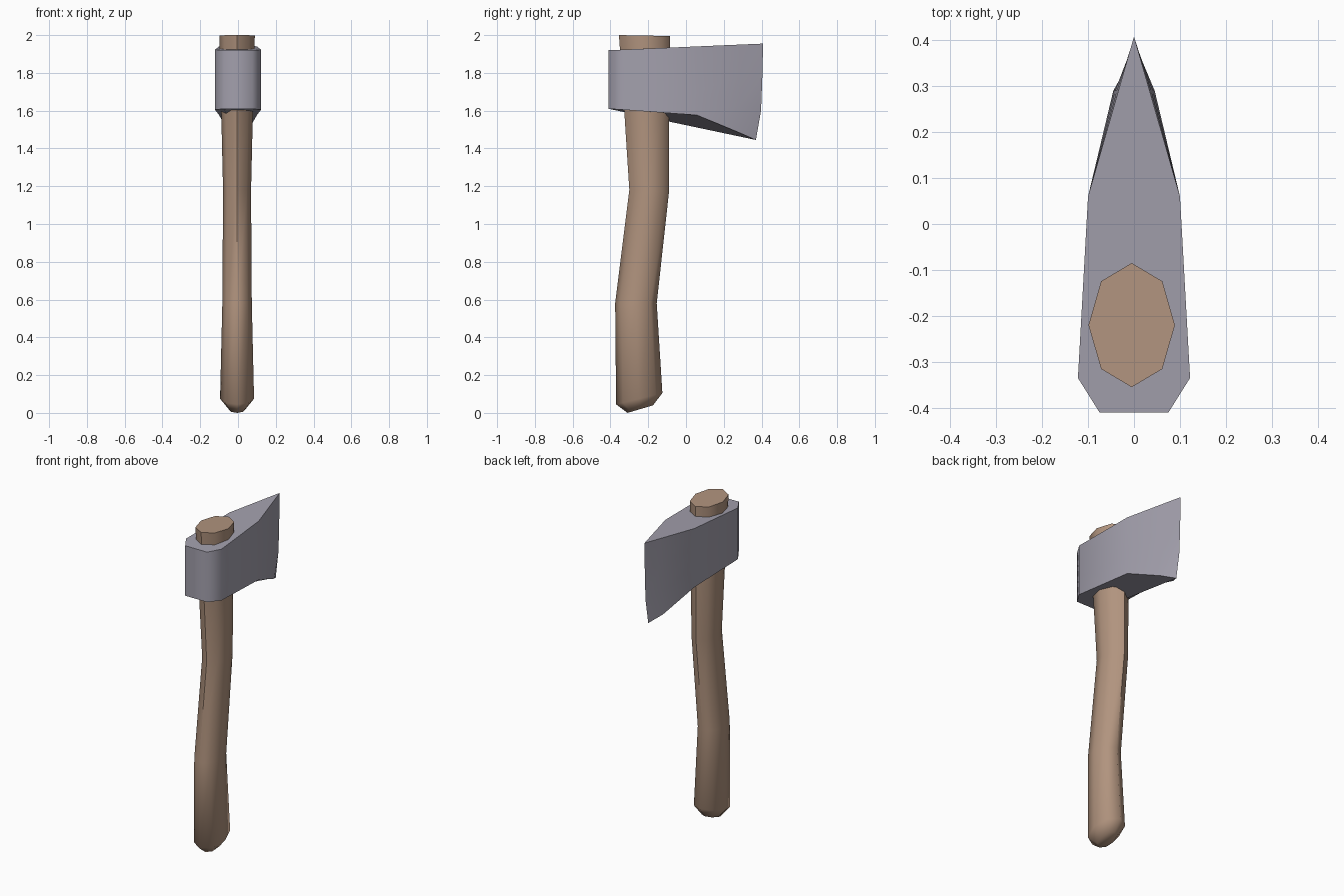
import bpy, bmesh, math

if "Cube" in bpy.data.objects:
    bpy.data.objects.remove(bpy.data.objects["Cube"], do_unlink=True)


def material(name, rgb):
    mat = bpy.data.materials.new(name)
    mat.use_nodes = True
    mat.diffuse_color = (*rgb, 1)
    mat.node_tree.nodes["Principled BSDF"].inputs["Base Color"].default_value = (*rgb, 1)
    return mat


def loft(name, rings, mat, angle):
    """Skin closed rings of equal length, cap both ends and smooth."""
    bm = bmesh.new()
    loops = [[bm.verts.new(p) for p in ring] for ring in rings]
    count = len(loops[0])
    for a, b in zip(loops, loops[1:]):
        for i in range(count):
            j = (i + 1) % count
            bm.faces.new((a[i], a[j], b[j], b[i]))
    bm.faces.new(loops[0])
    bm.faces.new(loops[-1])
    bmesh.ops.remove_doubles(bm, verts=bm.verts, dist=0.0005)
    bmesh.ops.recalc_face_normals(bm, faces=bm.faces)
    mesh = bpy.data.meshes.new(name)
    bm.to_mesh(mesh)
    bm.free()
    mesh.materials.append(mat)
    obj = bpy.data.objects.new(name, mesh)
    bpy.context.collection.objects.link(obj)
    bpy.ops.object.select_all(action="DESELECT")
    obj.select_set(True)
    bpy.context.view_layer.objects.active = obj
    bpy.ops.object.shade_smooth_by_angle(angle=math.radians(angle))
    return obj


wood = material("warm wood", (0.44, 0.295, 0.21))
steel = material("grey steel", (0.365, 0.35, 0.415))


# Handle: tilted eight-sided sections (front y, front z, back y, back z, half width)
def section(y0, z0, y1, z1, half):
    ring = []
    for k in range(8):
        a = k * math.tau / 8
        t = 0.5 - 0.5 * math.cos(a)
        ring.append((half * math.sin(a) - 0.005, y0 + (y1 - y0) * t, z0 + (z1 - z0) * t))
    return ring


handle_sections = [
    (-0.31, 0.0, -0.175, 0.04, 0.045),
    (-0.37, 0.045, -0.125, 0.105, 0.09),
    (-0.375, 0.58, -0.155, 0.58, 0.078),
    (-0.30, 1.18, -0.09, 1.17, 0.074),
    (-0.327, 1.6, -0.09, 1.6, 0.084),
    (-0.355, 2.0, -0.085, 1.995, 0.094),
]
loft("handle", [section(*s) for s in handle_sections], wood, 60)

# Axe head: horizontal layers from the flared underside to the top.
# Columns: y, bottom half width, top half width, bottom z, top z
columns = [
    (-0.41, 0.075, 0.075, 1.61, 1.92),
    (-0.335, 0.122, 0.122, 1.605, 1.923),
    (0.06, 0.10, 0.10, 1.576, 1.94),
    (0.29, 0.045, 0.034, 1.48, 1.95),
]
cutting_edge = [(0.37, 1.445), (0.397, 1.6), (0.404, 1.78), (0.408, 1.955)]

layers = []
for i, (edge_y, edge_z) in enumerate(cutting_edge):
    t = i / (len(cutting_edge) - 1)
    side = [(w0 + (w1 - w0) * t, y, z0 + (z1 - z0) * t) for y, w0, w1, z0, z1 in columns]
    mirrored = [(-x, y, z) for x, y, z in reversed(side)]
    layers.append(side + [(0, edge_y, edge_z)] + mirrored)
loft("axe_head", layers, steel, 65)
